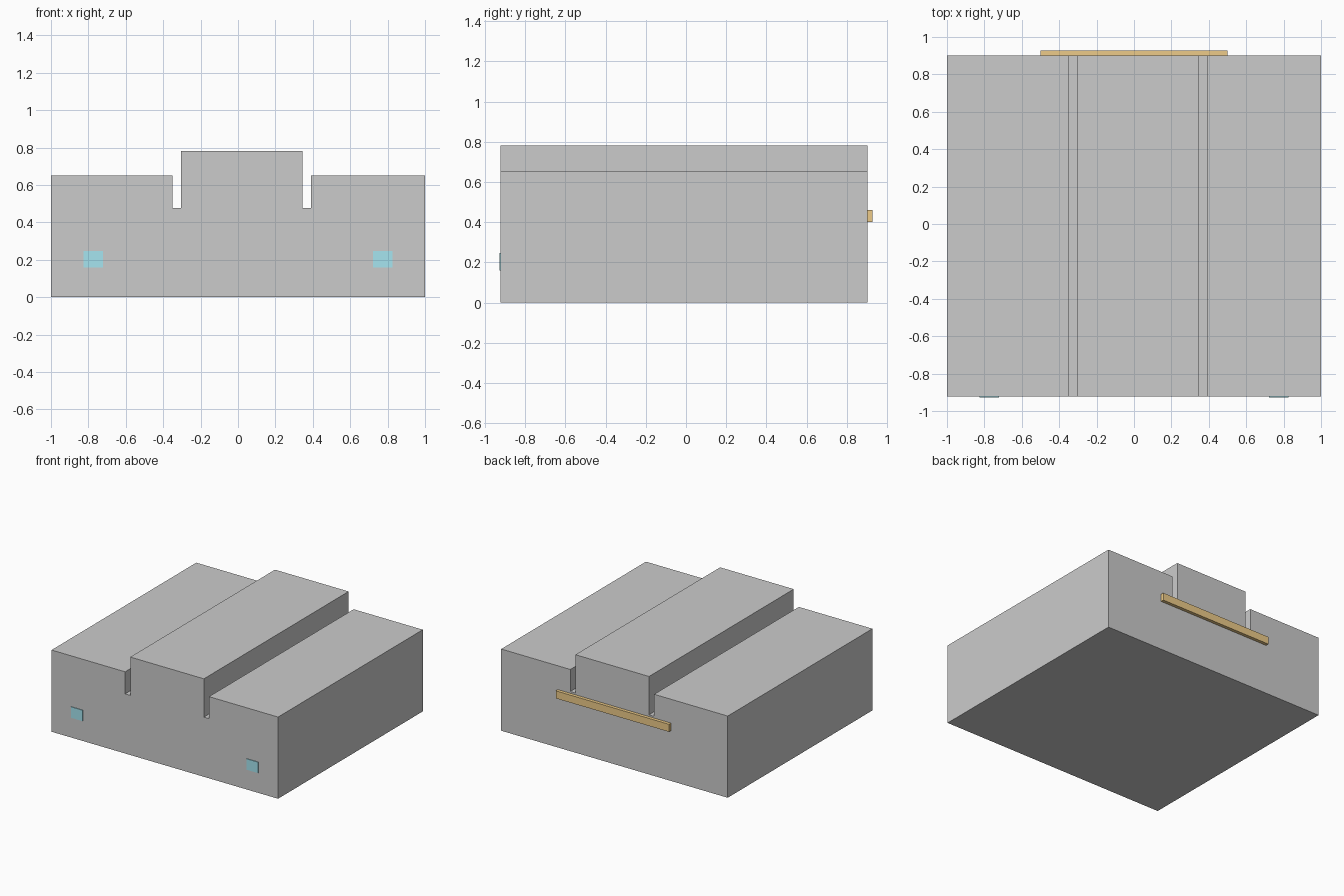
import bpy
import bmesh

if "Cube" in bpy.data.objects:
    bpy.data.objects.remove(bpy.data.objects["Cube"])


def material(name, rgb):
    mat = bpy.data.materials.new(name)
    mat.diffuse_color = (*rgb, 1)
    mat.use_nodes = True
    mat.node_tree.nodes["Principled BSDF"].inputs["Base Color"].default_value = mat.diffuse_color
    return mat


def add_object(name, bm, mat=None):
    bmesh.ops.recalc_face_normals(bm, faces=bm.faces)
    mesh = bpy.data.meshes.new(name)
    bm.to_mesh(mesh)
    bm.free()
    obj = bpy.data.objects.new(name, mesh)
    bpy.context.collection.objects.link(obj)
    if mat:
        mesh.materials.append(mat)
    return obj


def extrude_profile(name, points, y0, y1, mat=None):
    """Extrude a closed xz outline from y0 to y1."""
    bm = bmesh.new()
    face = bm.faces.new([bm.verts.new((x, y0, z)) for x, z in points])
    ext = bmesh.ops.extrude_face_region(bm, geom=[face], use_keep_orig=True)
    verts = [v for v in ext["geom"] if isinstance(v, bmesh.types.BMVert)]
    bmesh.ops.translate(bm, verts=verts, vec=(0, y1 - y0, 0))
    return add_object(name, bm, mat)


def box(name, x, y, z, mat=None):
    outline = [(x[0], z[0]), (x[1], z[0]), (x[1], z[1]), (x[0], z[1])]
    return extrude_profile(name, outline, y[0], y[1], mat)


FRONT, BACK = -0.923, 0.902
SHOULDER, CREST, SLOT = 0.652, 0.782, 0.476

# Main block: two shoulders, raised centre, narrow slot on either side
extrude_profile("body", [
    (-1, 0), (1, 0), (1, SHOULDER),
    (0.39, SHOULDER), (0.39, SLOT), (0.345, SLOT), (0.345, CREST),
    (-0.305, CREST), (-0.305, SLOT), (-0.35, SLOT), (-0.35, SHOULDER),
    (-1, SHOULDER),
], FRONT, BACK)

# Small front lights
cyan = material("cyan", (0.38, 0.78, 0.87))
for side, cx in (("left", -0.775), ("right", 0.775)):
    box(f"front_light_{side}", (cx - 0.052, cx + 0.052),
        (FRONT - 0.005, FRONT), (0.16, 0.247), cyan)

# Long rear bar
orange = material("orange", (0.85, 0.6, 0.25))
box("rear_bar", (-0.5, 0.5), (BACK, 0.928), (0.402, 0.462), orange)
